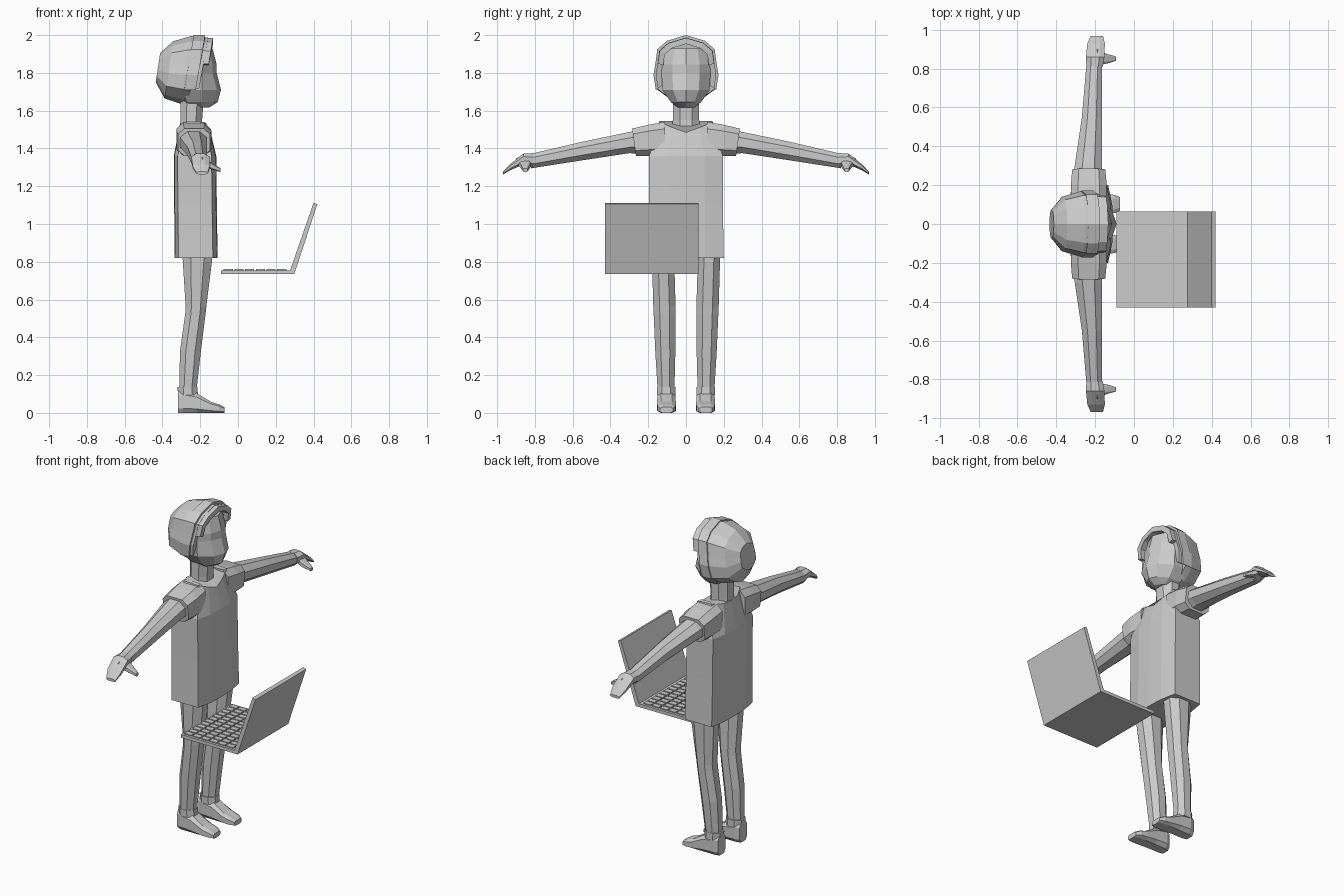
import bpy, bmesh

if "Cube" in bpy.data.objects:
    bpy.data.objects.remove(bpy.data.objects["Cube"])

grey = bpy.data.materials.new("light grey")
grey.diffuse_color = (0.6, 0.6, 0.6, 1)
grey.use_nodes = True
grey.node_tree.nodes["Principled BSDF"].inputs["Base Color"].default_value = grey.diffuse_color


def finish(name, bm, mirror=False):
    bmesh.ops.recalc_face_normals(bm, faces=bm.faces)
    me = bpy.data.meshes.new(name)
    bm.to_mesh(me)
    bm.free()
    me.materials.append(grey)
    ob = bpy.data.objects.new(name, me)
    bpy.context.collection.objects.link(ob)
    if mirror:
        mod = ob.modifiers.new("Mirror", 'MIRROR')
        mod.use_axis = (False, True, False)
        mod.use_mirror_merge = False
    return ob


def loft(name, rings, mirror=False):
    """Skin a list of equal-length point rings and cap both ends."""
    bm = bmesh.new()
    vs = [[bm.verts.new(p) for p in r] for r in rings]
    n = len(vs[0])
    for a, b in zip(vs, vs[1:]):
        for i in range(n):
            j = (i + 1) % n
            bm.faces.new((a[i], a[j], b[j], b[i]))
    bm.faces.new(vs[0])
    bm.faces.new(vs[-1])
    return finish(name, bm, mirror)


def octo(a0, a1, b0, b1, k=0.28):
    """Chamfered rectangle spanning a0..a1, b0..b1."""
    da, db = (a1 - a0) * k, (b1 - b0) * k
    return [(a0 + da, b0), (a1 - da, b0), (a1, b0 + db), (a1, b1 - db),
            (a1 - da, b1), (a0 + da, b1), (a0, b1 - db), (a0, b0 + db)]


def ring_z(z, *box, k=0.28):
    return [(x, y, z) for x, y in octo(*box, k)]


def ring_y(y, *box, k=0.28, lean=0.0):
    zmin = box[2]
    return [(x, y + lean * (z - zmin), z) for x, z in octo(*box, k)]


def ring_x(x, *box, k=0.2):
    return [(x, y, z) for y, z in octo(*box, k)]


def sym(half):
    """Close a half ring whose first and last points lie on the centre plane."""
    return half + [(x, -y, z) for x, y, z in half[-2:0:-1]]


# shirt body with a dipped collar
def shirt_ring(z, back, front, w):
    return sym([(front, 0, z), (front - .004, .1, z), (front - .025, w, z),
                (back + .02, w, z), (back + .003, .1, z), (back, 0, z)])


collar = sym([(-.145, 0, 1.485), (-.155, .07, 1.51), (-.175, .14, 1.54),
              (-.27, .14, 1.545), (-.305, .07, 1.53), (-.308, 0, 1.525)])
loft("shirt", [shirt_ring(.82, -.335, -.108, .2), shirt_ring(1.1, -.338, -.112, .195),
               shirt_ring(1.36, -.34, -.115, .195), collar])
# short sleeves
loft("sleeve", [ring_y(.11, -.325, -.145, 1.36, 1.54, k=.2),
                ring_y(.2, -.325, -.14, 1.36, 1.525, k=.2),
                ring_y(.265, -.318, -.148, 1.36, 1.505, k=.2, lean=.14)], True)

# neck
loft("neck", [ring_z(1.47, -.31, -.185, -.075, .075), ring_z(1.55, -.305, -.19, -.07, .07),
              ring_z(1.68, -.305, -.18, -.07, .07)])

# arms
loft("arm", [ring_y(.2, -.312, -.165, 1.37, 1.505), ring_y(.3, -.305, -.165, 1.375, 1.487),
             ring_y(.55, -.268, -.165, 1.337, 1.435),
             ring_y(.82, -.245, -.165, 1.295, 1.372)], True)
# hands and thumbs
loft("hand", [ring_y(.81, -.245, -.16, 1.298, 1.375), ring_y(.86, -.247, -.152, 1.315, 1.373),
              ring_y(.93, -.24, -.15, 1.285, 1.318), ring_y(.968, -.222, -.16, 1.262, 1.278)], True)
loft("thumb", [ring_x(-.19, .82, .9, 1.315, 1.355), ring_x(-.14, .825, .875, 1.288, 1.325),
               ring_x(-.092, .84, .862, 1.275, 1.295)], True)

# trouser legs, cuffs and shoes
loft("leg", [ring_z(.86, -.295, -.135, .06, .182), ring_z(.8, -.292, -.138, .062, .18),
             ring_z(.56, -.277, -.168, .055, .173), ring_z(.52, -.28, -.172, .055, .171),
             ring_z(.33, -.307, -.196, .056, .163),
             ring_z(.1, -.312, -.222, .062, .149)], True)
loft("cuff", [ring_z(.095, -.318, -.212, .056, .153), ring_z(.138, -.32, -.215, .056, .153)], True)
loft("shoe", [ring_x(-.318, .068, .142, 0, .12), ring_x(-.29, .056, .152, 0, .12),
              ring_x(-.22, .056, .152, 0, .105), ring_x(-.145, .053, .153, 0, .06),
              ring_x(-.1, .056, .15, 0, .045), ring_x(-.072, .07, .138, 0, .03)], True)


# face, with a ridge down the middle
def face_ring(z, front, w, back):
    return sym([(front, 0, z), (front - .022, w * .55, z), (-.19, w, z),
                (back + .03, w, z), (back, 0, z)])


loft("face", [face_ring(1.618, -.15, .045, -.25), face_ring(1.645, -.108, .08, -.3),
              face_ring(1.71, -.09, .125, -.33), face_ring(1.8, -.113, .13, -.35),
              face_ring(1.845, -.113, .132, -.35), face_ring(1.93, -.135, .11, -.35)])

# hair cap: one head outline, scaled along x
OUTLINE = [(0, 2.0), (.1, 1.97), (.152, 1.925), (.162, 1.85), (.172, 1.79),
           (.16, 1.71), (.085, 1.655), (0, 1.63)]


def scaled(s, dz=0.0):
    return [(y * s, 1.82 + (z - 1.82) * s + dz) for y, z in OUTLINE]


def hair_ring(x, s, dz=0.0):
    return sym([(x + .15 * (z - 1.82), y, z) for y, z in scaled(s, dz)])


loft("hair_cap", [hair_ring(-.425, .42, .01), hair_ring(-.365, .82),
                  hair_ring(-.275, .97), hair_ring(-.235, .95)])


# hair bands: arches that follow the outline round the face
def arch(name, x0, x1, s_out, s_in, count):
    half = []
    for (yo, zo), (yi, zi) in list(zip(scaled(s_out), scaled(s_in)))[:count]:
        sh = .17 * (zo - 1.82)
        half.append([(x0 + sh, yo, zo), (x1 + sh, yo, zo), (x1 + sh, yi, zi), (x0 + sh, yi, zi)])
    other = [[(x, -y, z) for x, y, z in r] for r in half[:0:-1]]
    loft(name, other + half)


arch("hair_band", -.265, -.205, 1.0, .8, 6)
arch("hair_side", -.215, -.188, .93, .75, 6)
arch("fringe", -.215, -.16, .92, .74, 4)


# laptop
def slab(name, profile, y0, y1):
    return loft(name, [[(x, y, z) for x, z in profile] for y in (y0, y1)])


slab("laptop_base", [(-.09, .735), (.298, .735), (.29, .755), (-.09, .755)], -.43, .065)
slab("laptop_lid", [(.275, .752), (.298, .735), (.42, 1.105), (.4, 1.112)], -.43, .065)
# keyboard
bm = bmesh.new()
rows, cols = 6, 12
dx, dy = .34 / rows, .475 / cols
for r in range(rows):
    for c in range(cols):
        res = bmesh.ops.create_cube(bm, size=1)
        bmesh.ops.scale(bm, verts=res["verts"], vec=(dx - .008, dy - .008, .01))
        bmesh.ops.translate(bm, verts=res["verts"],
                            vec=(-.08 + (r + .5) * dx, -.42 + (c + .5) * dy, .756))
finish("keyboard", bm)
